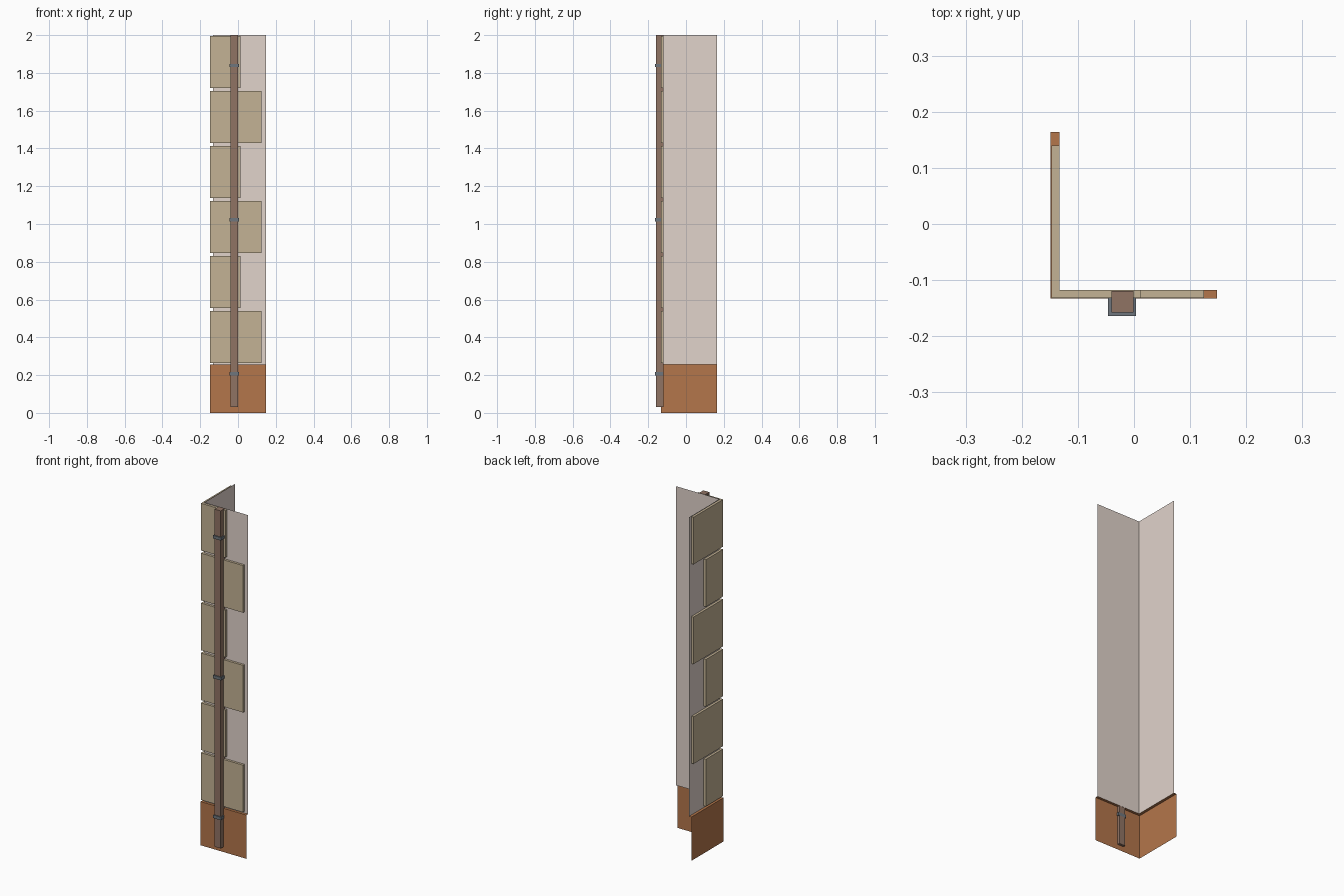
import bpy, bmesh

if "Cube" in bpy.data.objects:
    bpy.data.objects.remove(bpy.data.objects["Cube"])

XW, YW = -0.133, -0.118      # wall planes
XB, YB = -0.149, -0.133      # brick base planes
XE, YE = 0.148, 0.164        # free ends of the two wall wings


def material(name, rgb):
    m = bpy.data.materials.new(name)
    m.diffuse_color = [(c / 255) ** 2.2 for c in rgb] + [1]
    m.use_nodes = True
    m.node_tree.nodes["Principled BSDF"].inputs["Base Color"].default_value = m.diffuse_color
    return m


brick = material("brick", (178, 117, 76))
plaster = material("plaster", (224, 210, 202))
stone = material("stone", (194, 177, 147))
pipe_paint = material("pipe_paint", (143, 115, 100))
iron = material("iron", (110, 117, 124))


def finish(bm, name, mat):
    me = bpy.data.meshes.new(name)
    bm.to_mesh(me)
    bm.free()
    ob = bpy.data.objects.new(name, me)
    bpy.context.collection.objects.link(ob)
    me.materials.append(mat)
    return ob


def corner_strip(name, path, z0, z1, mat):
    """Upright sheet following a plan path."""
    bm = bmesh.new()
    lo = [bm.verts.new((x, y, z0)) for x, y in path]
    hi = [bm.verts.new((x, y, z1)) for x, y in path]
    for i in range(len(path) - 1):
        bm.faces.new((lo[i], lo[i + 1], hi[i + 1], hi[i]))
    return bm, lo, hi


def box(name, x0, x1, y0, y1, z0, z1, mat):
    bm = bmesh.new()
    bmesh.ops.create_cube(bm, size=1)
    for v in bm.verts:
        v.co = ((x0 + x1) / 2 + v.co.x * (x1 - x0),
                (y0 + y1) / 2 + v.co.y * (y1 - y0),
                (z0 + z1) / 2 + v.co.z * (z1 - z0))
    return finish(bm, name, mat)


# plaster wall corner
bm, _, _ = corner_strip("wall", [(XW, YE), (XW, YW), (XE, YW)], 0.255, 2.0, plaster)
finish(bm, "wall", plaster)

# brick base with a ledge running back to the wall
bm, lo, hi = corner_strip("base", [(XB, YE), (XB, YB), (XE, YB)], 0, 0.255, brick)
inner = [bm.verts.new((x, y, 0.255)) for x, y in [(XW, YE), (XW, YW), (XE, YW)]]
for i in range(2):
    bm.faces.new((hi[i], hi[i + 1], inner[i + 1], inner[i]))
finish(bm, "brick_base", brick)

# corner stones, long and short arms alternating
LONG, SHORT = 0.272, 0.159
xq, yq = -0.147, -0.132
for i in range(6):
    ax, ay = (LONG, SHORT) if i % 2 == 0 else (SHORT, LONG)
    z0 = 0.265 + i * 0.2912
    path = [(XW, yq + ay), (xq, yq + ay), (xq, yq), (xq + ax, yq), (xq + ax, YW)]
    bm, lo, hi = corner_strip("stone", path, z0, z0 + 0.275, stone)
    for ring, z, flip in ((lo, z0, True), (hi, z0 + 0.275, False)):
        c = bm.verts.new((XW, YW, z))
        for quad in ((ring[0], ring[1], ring[2], c), (ring[2], ring[3], ring[4], c)):
            bm.faces.new(quad[::-1] if flip else quad)
    finish(bm, f"corner_stone_{i + 1}", stone)

# square downpipe and its clamps
box("downpipe", -0.040, -0.001, -0.158, -0.119, 0.03, 2.0, pipe_paint)
for i in range(3):
    z = 0.207 + i * 0.816
    box(f"pipe_clamp_{i + 1}", -0.046, 0.004, -0.164, -0.119, z - 0.009, z + 0.009, iron)
